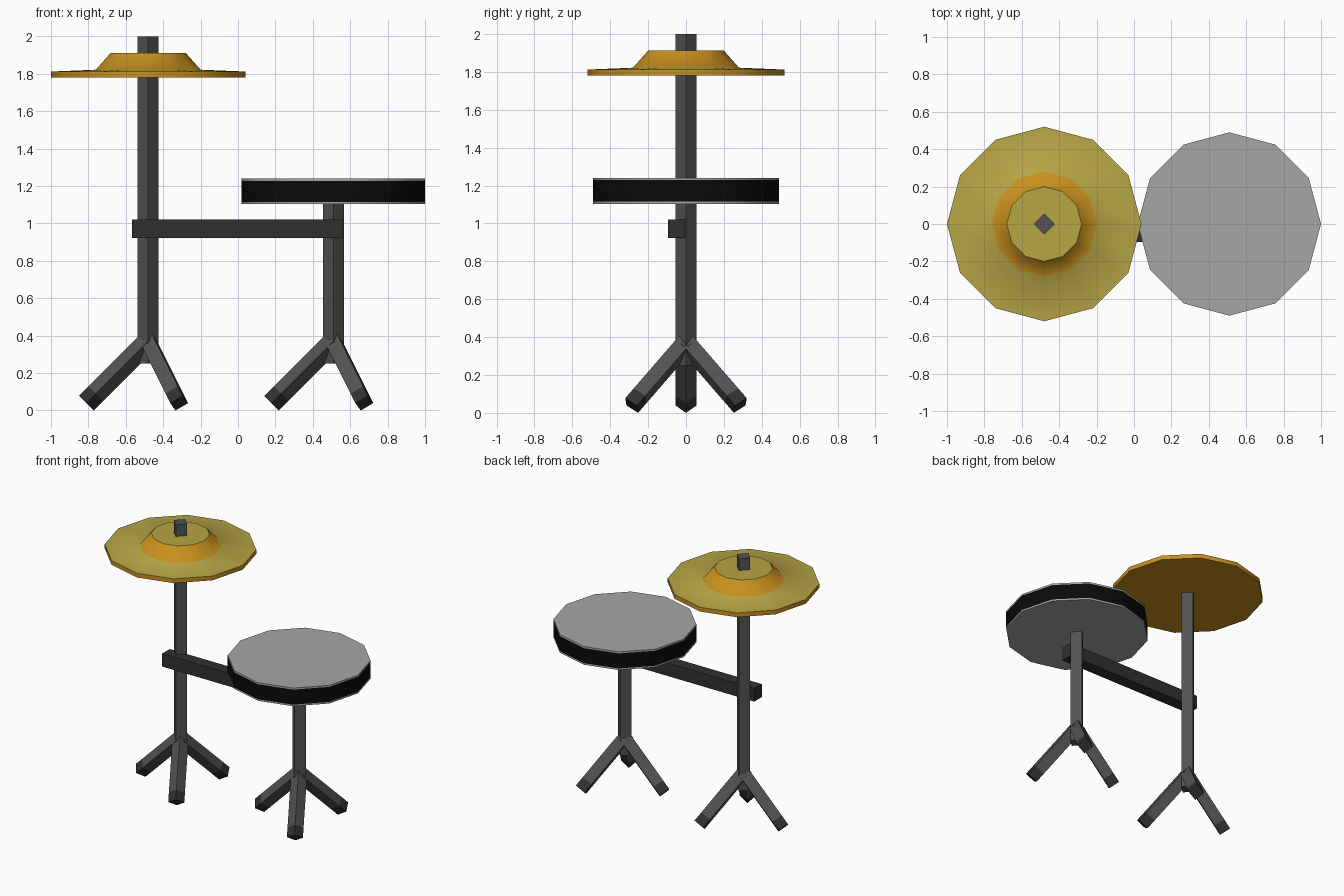
import bpy, bmesh, math
from mathutils import Matrix

if "Cube" in bpy.data.objects:
    bpy.data.objects.remove(bpy.data.objects["Cube"])


def material(name, r, g, b):
    m = bpy.data.materials.new(name)
    m.diffuse_color = (r, g, b, 1)
    m.use_nodes = True
    m.node_tree.nodes["Principled BSDF"].inputs["Base Color"].default_value = m.diffuse_color
    return m


STEEL = material("steel", 0.085, 0.085, 0.085)
DARK = material("dark_steel", 0.03, 0.03, 0.03)
BLACK = material("black_shell", 0.003, 0.003, 0.003)
SKIN = material("drum_skin", 0.38, 0.38, 0.38)
GOLD = material("gold_top", 0.47, 0.38, 0.06)
BRASS = material("brass_side", 0.58, 0.28, 0.013)


def lathe(name, profile, sides, mats, matrix, band_mats=None, smooth=None):
    """Capped solid of revolution from (radius, z) points; band_mats = bottom cap, bands, top cap."""
    bm = bmesh.new()
    rings = [[bm.verts.new((r * math.cos(2 * math.pi * i / sides),
                            r * math.sin(2 * math.pi * i / sides), z))
              for i in range(sides)] for r, z in profile]
    slots = band_mats or [0] * (len(profile) + 1)
    bm.faces.new(rings[0][::-1]).material_index = slots[0]
    for k, (lo, hi) in enumerate(zip(rings, rings[1:])):
        for i in range(sides):
            j = (i + 1) % sides
            f = bm.faces.new((lo[i], lo[j], hi[j], hi[i]))
            f.material_index = slots[k + 1]
    bm.faces.new(rings[-1]).material_index = slots[-1]
    mesh = bpy.data.meshes.new(name)
    bm.to_mesh(mesh)
    bm.free()
    for m in mats:
        mesh.materials.append(m)
    ob = bpy.data.objects.new(name, mesh)
    ob.matrix_world = matrix
    bpy.context.collection.objects.link(ob)
    if smooth:
        bpy.ops.object.select_all(action='DESELECT')
        ob.select_set(True)
        bpy.context.view_layer.objects.active = ob
        bpy.ops.object.shade_smooth_by_angle(angle=math.radians(smooth))
    return ob


def stand(name, x, top):
    """Diamond-section pole on a tripod with dark feet."""
    base = Matrix.Translation((x, 0, 0))
    lathe(name + "_pole", [(0.056, 0.25), (0.056, top)], 4, [STEEL], base)
    for i, az in enumerate((60, 180, 300)):
        m = (Matrix.Translation((x, 0, 0.37))
             @ Matrix.Rotation(math.radians(az), 4, 'Z')
             @ Matrix.Rotation(math.radians(135), 4, 'Y'))
        lathe(f"{name}_leg_{i + 1}", [(0.055, 0), (0.055, 0.395)], 4, [STEEL], m)
        lathe(f"{name}_foot_{i + 1}", [(0.055, 0.395), (0.055, 0.468)], 4, [DARK], m)


CYMBAL_X, DRUM_X = -0.48, 0.51
stand("cymbal_stand", CYMBAL_X, 2.0)
stand("drum_stand", DRUM_X, 1.11)

# Cymbal: shallow plate rising into a flat-topped bell
lathe("cymbal", [(0.52, 1.78), (0.52, 1.812), (0.28, 1.822), (0.20, 1.912)], 12,
      [BRASS, GOLD], Matrix.Translation((CYMBAL_X, 0, 0)),
      band_mats=[0, 0, 1, 0, 1], smooth=48)

# Drum: black shell between two grey skins
lathe("drum", [(0.49, 1.103), (0.49, 1.115), (0.49, 1.228), (0.49, 1.24)], 12,
      [SKIN, BLACK], Matrix.Translation((DRUM_X, 0, 0)),
      band_mats=[0, 0, 1, 0, 0], smooth=40)

# Crossbar joining the two stands along their front
bpy.ops.mesh.primitive_cube_add(size=1, location=(-0.003, -0.05, 0.972))
bar = bpy.context.object
bar.name = "crossbar"
bar.scale = (1.126, 0.09, 0.098)
bar.data.materials.append(DARK)
